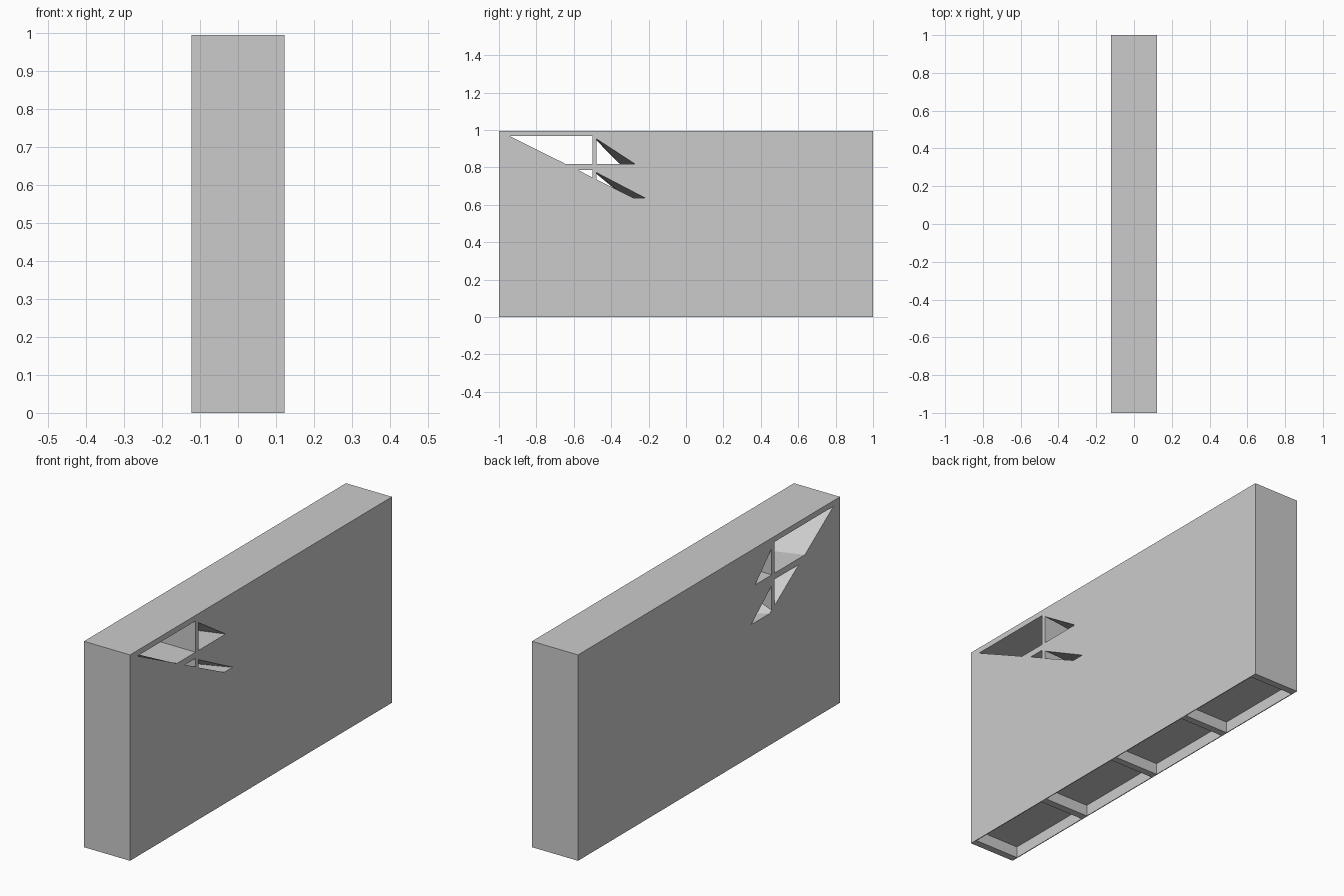
import bpy
import bmesh

HALF_X, HALF_Y, TOP = 0.123, 1.0, 0.995
WALL, RIB, RECESS = 0.004, 0.035, 0.055

if "Cube" in bpy.data.objects:
    bpy.data.objects.remove(bpy.data.objects["Cube"], do_unlink=True)

# Single plain grey material
grey = bpy.data.materials.new("plain_grey")
grey.use_nodes = True
colour = (0.6, 0.6, 0.6, 1)
grey.diffuse_color = colour
grey.node_tree.nodes["Principled BSDF"].inputs["Base Color"].default_value = colour


def make_object(name, bm):
    bmesh.ops.recalc_face_normals(bm, faces=bm.faces)
    mesh = bpy.data.meshes.new(name)
    bm.to_mesh(mesh)
    bm.free()
    mesh.materials.append(grey)
    obj = bpy.data.objects.new(name, mesh)
    bpy.context.collection.objects.link(obj)
    return obj


def loft(bm, x0, ring0, x1, ring1):
    """Closed solid between two matching (y, z) outlines."""
    a = [bm.verts.new((x0, y, z)) for y, z in ring0]
    b = [bm.verts.new((x1, y, z)) for y, z in ring1]
    bm.faces.new(a)
    bm.faces.new(b)
    for i in range(len(a)):
        j = (i + 1) % len(a)
        bm.faces.new((a[i], a[j], b[j], b[i]))


def rect(y0, y1, z0, z1):
    return [(y0, z0), (y1, z0), (y1, z1), (y0, z1)]


# Solid slab
bm = bmesh.new()
ring = rect(-HALF_Y, HALF_Y, 0, TOP)
loft(bm, -HALF_X, ring, HALF_X, ring)
slab = make_object("slab", bm)

# Tapered window panes: outline on the left (+x) face, then on the right (-x) face
F, B = -0.5, -0.479                       # edges of the upright bar
T, M, N, L = 0.968, 0.817, 0.787, 0.636   # head, crossbar top, crossbar bottom, sill
panes = [
    ([(-0.944, T), (F, T), (F, M), (-0.644, M)],
     [(-0.954, T), (F, T), (F, M), (-0.732, M)]),
    ([(B, 0.955), (-0.27, M), (B, M)],
     [(B, 0.945), (-0.35, M), (B, M)]),
    ([(-0.58, N), (F, N), (F, 0.745)],
     [(-0.685, N), (F, N), (F, 0.66)]),
    ([(B, 0.775), (-0.217, L), (-0.28, L), (B, 0.735)],
     [(B, 0.765), (-0.318, L), (-0.463, L), (B, 0.646)]),
]


def extend(p, q, t=0.05):
    """Push outline p a little past its face, away from outline q."""
    return [(a + (a - c) * t, b + (b - d) * t) for (a, b), (c, d) in zip(p, q)]


bm = bmesh.new()
reach = HALF_X * 1.1
for left, right in panes:
    loft(bm, reach, extend(left, right), -reach, extend(right, left))

# Four shallow recesses under the base, separated by ribs
width = (2 * HALF_Y - 5 * RIB) / 4
for i in range(4):
    y0 = -HALF_Y + RIB + i * (width + RIB)
    ring = rect(y0, y0 + width, -0.1, RECESS)
    loft(bm, WALL - HALF_X, ring, HALF_X - WALL, ring)
cutter = make_object("window_and_base_cutter", bm)
cutter.hide_render = True

# Cut the openings and discard the cutter
mod = slab.modifiers.new("openings", 'BOOLEAN')
mod.operation = 'DIFFERENCE'
mod.solver = 'EXACT'
mod.object = cutter
bpy.context.view_layer.objects.active = slab
slab.select_set(True)
bpy.ops.object.modifier_apply(modifier=mod.name)
bpy.data.objects.remove(cutter, do_unlink=True)
